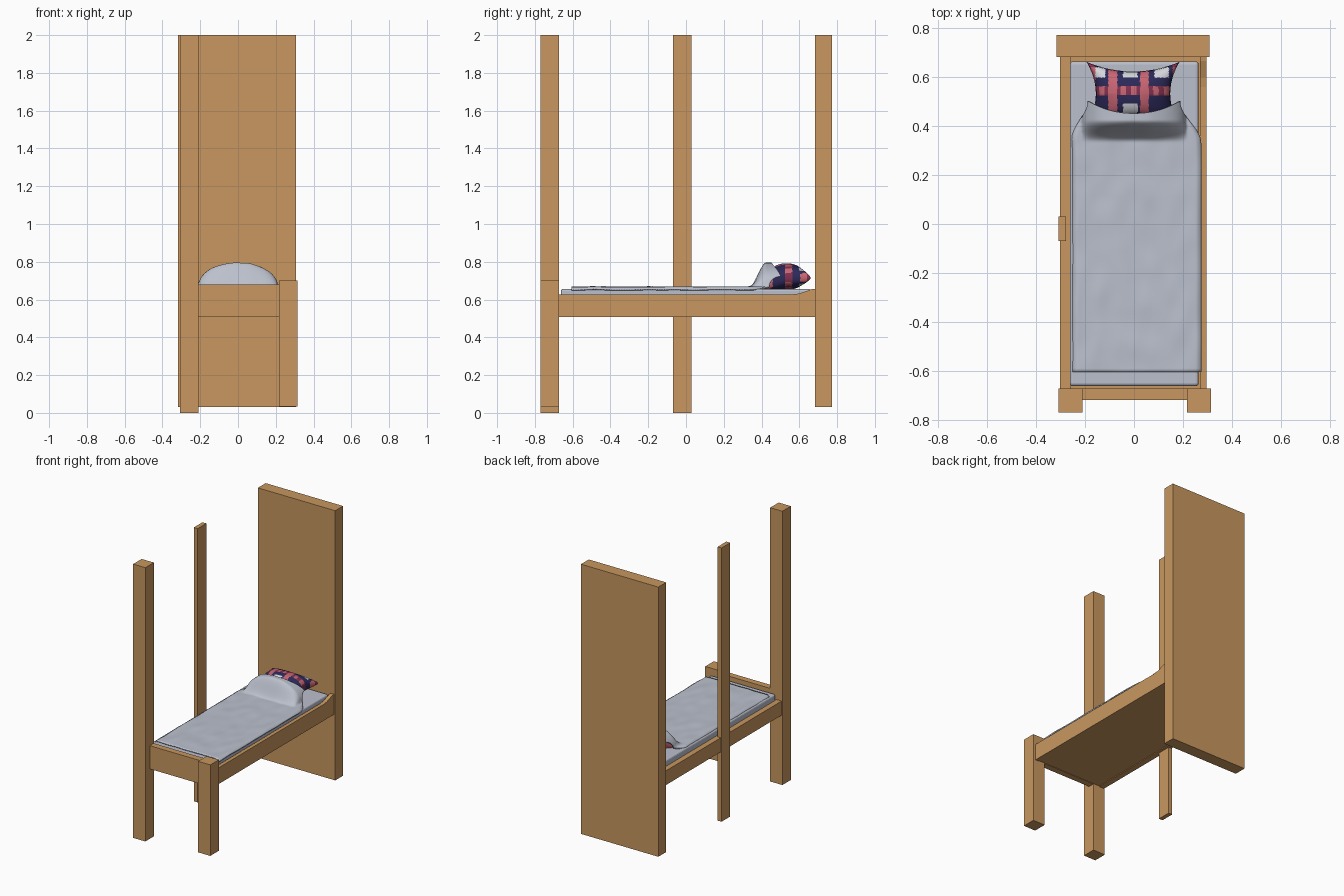
import bpy, bmesh, math
from mathutils import Vector, noise

if "Cube" in bpy.data.objects:
    bpy.data.objects.remove(bpy.data.objects["Cube"])


def mat(name, rgb):
    m = bpy.data.materials.new(name)
    m.diffuse_color = (*rgb, 1)
    m.use_nodes = True
    m.node_tree.nodes["Principled BSDF"].inputs["Base Color"].default_value = m.diffuse_color
    return m


WOOD = mat("wood", (0.58, 0.31, 0.115))
LINEN = mat("grey linen", (0.50, 0.53, 0.61))
NAVY = mat("navy", (0.025, 0.022, 0.10))
PINK = mat("pink red", (0.58, 0.13, 0.17))
CRIMSON = mat("dark crimson", (0.22, 0.03, 0.08))
PALE = mat("pale check", (0.66, 0.68, 0.72))


def finish(name, bm, mats, smooth=False):
    bmesh.ops.recalc_face_normals(bm, faces=bm.faces)
    me = bpy.data.meshes.new(name)
    bm.to_mesh(me)
    bm.free()
    for m in mats:
        me.materials.append(m)
    ob = bpy.data.objects.new(name, me)
    bpy.context.collection.objects.link(ob)
    if smooth:
        for p in me.polygons:
            p.use_smooth = True
    return ob


def box(name, x, y, z, m=WOOD):
    bm = bmesh.new()
    bmesh.ops.create_cube(bm, size=1)
    for v in bm.verts:
        v.co = [(r[0] + r[1]) / 2 + c * (r[1] - r[0]) for r, c in zip((x, y, z), v.co)]
    return finish(name, bm, [m])


def rail(name, x0, x1, profile):
    # side profile in y, z pushed along x
    bm = bmesh.new()
    f = bm.faces.new([bm.verts.new((x0, y, z)) for y, z in profile])
    r = bmesh.ops.extrude_face_region(bm, geom=[f])
    for v in r["geom"]:
        if isinstance(v, bmesh.types.BMVert):
            v.co.x = x1
    return finish(name, bm, [WOOD])


def grid(bm, nu, nv, fn):
    rows = [[bm.verts.new(fn(-1 + 2 * i / nu, -1 + 2 * j / nv)) for i in range(nu + 1)]
            for j in range(nv + 1)]
    for j in range(nv):
        for i in range(nu):
            bm.faces.new((rows[j][i], rows[j][i + 1], rows[j + 1][i + 1], rows[j + 1][i]))


def smoothstep(a, b, t):
    t = max(0, min(1, (t - a) / (b - a)))
    return t * t * (3 - 2 * t)


# Posts and headboard
box("front_left_post", (-0.308, -0.21), (-0.77, -0.672), (0, 2))
box("middle_left_post", (-0.308, -0.277), (-0.07, 0.03), (0, 2))
box("front_right_leg", (0.217, 0.315), (-0.77, -0.672), (0.035, 0.70))
box("headboard", (-0.317, 0.308), (0.682, 0.772), (0.03, 2))

# Bed frame
box("footboard", (-0.305, 0.31), (-0.718, -0.672), (0.51, 0.68))
box("base_slab", (-0.28, 0.28), (-0.68, 0.685), (0.513, 0.54))
right = [(-0.68, 0.508), (0.685, 0.508), (0.685, 0.657), (0.665, 0.655),
         (0.635, 0.644), (0.60, 0.632), (0.56, 0.627), (-0.68, 0.627)]
rail("right_rail", 0.270, 0.297, right)
rail("left_rail", -0.302, -0.260, [(-0.68, 0.508), (0.685, 0.508), (0.685, 0.612), (-0.68, 0.612)])

# Mattress
mattress = box("mattress", (-0.262, 0.264), (-0.662, 0.664), (0.535, 0.656), LINEN)
bev = mattress.modifiers.new("round", "BEVEL")
bev.width, bev.segments = 0.012, 3


# Pillow: two pinched cushion halves
def pillow_half(side):
    def fn(u, v):
        x = 0.19 * u * (1 - 0.2 * (1 - v * v)) - 0.004
        y = 0.532 + 0.13 * v * (1 - 0.3 * (1 - u * u))
        puff = (max(0, 1 - u * u) * max(0, 1 - v * v)) ** 0.36
        seam = 0.714 - 0.055 * max(0, -v) * u * u
        return (x, y, seam + side * (0.078 if side > 0 else 0.062) * puff)
    return fn


bm = bmesh.new()
for s in (1, -1):
    grid(bm, 84, 64, pillow_half(s))
bmesh.ops.remove_doubles(bm, verts=bm.verts, dist=0.0002)
# Plaid by bands across x and y
for f in bm.faces:
    c = f.calc_center_median()
    col = -0.105 < c.x < -0.068 or 0.025 < c.x < 0.06 or abs(c.x) > 0.158
    row = 0.525 < c.y < 0.563
    if row and col:
        k = 1
    elif row:
        k = 1 if int((c.x + 1) / 0.022) % 2 else 2
    elif col:
        k = 1 if c.y < 0.64 else 2
    elif 0.598 < c.y < 0.64 and (abs(c.x + 0.145) < 0.028 or abs(c.x + 0.015) < 0.03
                                 or abs(c.x - 0.113) < 0.03):
        k = 3
    elif c.y < 0.492 and abs(c.x + 0.015) < 0.03:
        k = 3
    else:
        k = 0
    f.material_index = k
finish("pillow", bm, [NAVY, PINK, CRIMSON, PALE], True)


# Blanket: flat over the mattress, draped up over the pillow front
def blanket(u, v):
    t = (v + 1) / 2
    top = 0.452 + 0.05 * u * u
    y = -0.605 + (top + 0.605) * (1 - (1 - t) ** 1.5)
    half = 0.264 - 0.075 * smoothstep(0.34, 0.50, y)
    x = half * u + 0.012 * (1 - smoothstep(0.3, 0.45, y))
    dome = max(0, 1 - (x / 0.212) ** 2) ** 0.5
    z = 0.668 + 0.128 * dome * smoothstep(0.335, 0.425, y)
    z += 0.004 * noise.noise(Vector((x * 14, y * 9, 0.3)))
    z -= 0.012 * smoothstep(0.93, 1, abs(u)) * (1 - smoothstep(0.36, 0.45, y))
    return (x, y, z)


bm = bmesh.new()
grid(bm, 70, 110, blanket)
cover = finish("blanket", bm, [LINEN], True)
sol = cover.modifiers.new("thickness", "SOLIDIFY")
sol.thickness, sol.offset = 0.008, -1
